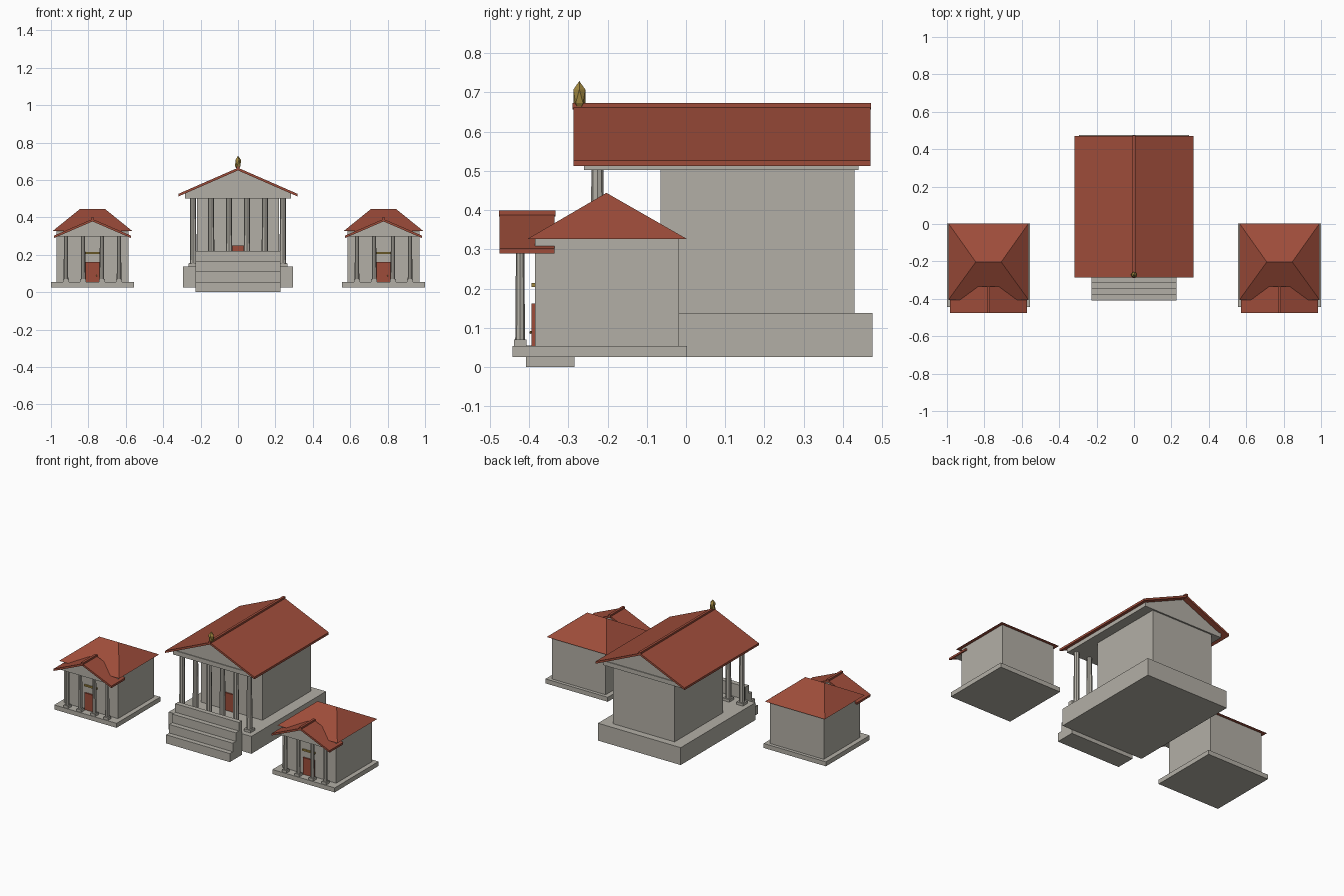
import bpy, bmesh
from mathutils import Matrix, Vector

cube = bpy.data.objects.get("Cube")
if cube:
    bpy.data.objects.remove(cube, do_unlink=True)


def material(name, rgb):
    m = bpy.data.materials.new(name)
    m.use_nodes = True
    m.diffuse_color = (*rgb, 1)
    m.node_tree.nodes["Principled BSDF"].inputs["Base Color"].default_value = (*rgb, 1)
    return m


STONE = material("pale stone", (0.45, 0.43, 0.38))
TILE = material("terracotta", (0.34, 0.073, 0.042))
GOLD = material("dull gold", (0.35, 0.24, 0.05))


def finish(name, bm, mat):
    bmesh.ops.recalc_face_normals(bm, faces=bm.faces)
    mesh = bpy.data.meshes.new(name)
    bm.to_mesh(mesh)
    bm.free()
    mesh.materials.append(mat)
    ob = bpy.data.objects.new(name, mesh)
    bpy.context.collection.objects.link(ob)
    return ob


def box(name, x, y, z, mat=STONE):
    """Box from (min, max) ranges."""
    bm = bmesh.new()
    centre = Vector([sum(r) / 2 for r in (x, y, z)])
    size = [r[1] - r[0] for r in (x, y, z)]
    mtx = Matrix.Translation(centre) @ Matrix.Diagonal((*size, 1))
    bmesh.ops.create_cube(bm, size=1, matrix=mtx)
    return finish(name, bm, mat)


def prism(name, profile, y, mat, cx=0):
    """Extrude an x-z profile along y."""
    bm = bmesh.new()
    face = bm.faces.new([bm.verts.new((cx + px, y[0], pz)) for px, pz in profile])
    ext = bmesh.ops.extrude_face_region(bm, geom=[face])["geom"]
    verts = [v for v in ext if isinstance(v, bmesh.types.BMVert)]
    bmesh.ops.translate(bm, verts=verts, vec=(0, y[1] - y[0], 0))
    return finish(name, bm, mat)


def gable_roof(name, half, eave, apex, thick, y, cx=0):
    """Two sloping slabs with a ridge cap."""
    prism(name, [(-half, eave), (0, apex - thick), (half, eave),
                 (half, eave + thick), (0, apex), (-half, eave + thick)], y, TILE, cx)
    box(name + "_ridge_cap", (cx - 0.008, cx + 0.008), (y[0] - 0.002, y[1] + 0.002),
        (apex - 0.008, apex + 0.008), TILE)


def column(name, x, y, z, radius):
    """Tapered eight-sided shaft on a square base."""
    foot = 0.016
    b = radius * 1.3
    box(name + "_base", (x - b, x + b), (y - b, y + b), (z[0], z[0] + foot))
    bm = bmesh.new()
    h = z[1] - z[0] - foot
    bmesh.ops.create_cone(bm, cap_ends=True, segments=8, radius1=radius, radius2=radius * 0.85,
                          depth=h, matrix=Matrix.Translation((x, y, z[0] + foot + h / 2)))
    finish(name, bm, STONE)


def ball(name, pos, scale):
    bm = bmesh.new()
    mtx = Matrix.Translation(pos) @ Matrix.Diagonal((*scale, 1))
    bmesh.ops.create_icosphere(bm, subdivisions=1, radius=1, matrix=mtx)
    finish(name, bm, GOLD)


# Main temple: podium, hall and door
box("podium", (-0.295, 0.295), (-0.285, 0.475), (0.025, 0.137))
box("hall", (-0.22, 0.22), (-0.065, 0.43), (0.137, 0.505))
box("hall_door", (-0.045, 0.045), (-0.074, -0.065), (0.137, 0.25), TILE)

# Front stairs
for i in range(4):
    box(f"stair_{i + 1}", (-0.227, 0.227), (-0.408 + 0.031 * i, -0.284),
        (0.055 * i, 0.055 * (i + 1)))

# Six columns
for i in range(6):
    column(f"temple_column_{i + 1}", -0.24 + 0.096 * i, -0.226, (0.137, 0.504), 0.018)

# Entablature, gable and roof
box("entablature", (-0.283, 0.283), (-0.26, 0.44), (0.502, 0.53))
prism("gable", [(-0.283, 0.53), (0.283, 0.53), (0, 0.652)], (-0.255, 0.435), STONE)
gable_roof("temple_roof", 0.318, 0.512, 0.665, 0.014, (-0.287, 0.47))
ball("roof_finial", (0, -0.272, 0.69), (0.018, 0.018, 0.039))


def hip_roof(name, cx):
    """Hipped roof with a short ridge along x."""
    bm = bmesh.new()
    eave = [bm.verts.new((cx + sx * 0.214, y, 0.326))
            for sx, y in ((-1, -0.405), (1, -0.405), (1, 0.003), (-1, 0.003))]
    left, right = [bm.verts.new((cx + sx * 0.068, -0.203, 0.444)) for sx in (-1, 1)]
    a, b, c, d = eave
    for f in ((a, b, right, left), (b, c, right), (c, d, left, right), (d, a, left), (d, c, b, a)):
        bm.faces.new(f)
    finish(name, bm, TILE)


def shrine(side, cx):
    box(side + "_plinth", (cx - 0.222, cx + 0.222), (-0.443, 0.003), (0.025, 0.054))
    box(side + "_walls", (cx - 0.192, cx + 0.192), (-0.385, -0.018), (0.054, 0.327))
    hip_roof(side + "_hip_roof", cx)
    # Porch
    for i, dx in enumerate((-0.142, -0.05, 0.05, 0.142)):
        column(f"{side}_porch_column_{i + 1}", cx + dx, -0.423, (0.054, 0.302), 0.0125)
    prism(side + "_porch_gable", [(-0.192, 0.297), (0.192, 0.297), (0, 0.384)],
          (-0.45, -0.38), STONE, cx)
    gable_roof(side + "_porch_roof", 0.207, 0.289, 0.391, 0.013, (-0.475, -0.335), cx)
    # Door, knob and lintel
    box(side + "_door", (cx - 0.04, cx + 0.04), (-0.394, -0.385), (0.054, 0.162), TILE)
    ball(side + "_door_knob", (cx + 0.022, -0.396, 0.088), (0.004, 0.004, 0.004))
    box(side + "_door_lintel", (cx - 0.045, cx + 0.045), (-0.394, -0.385), (0.204, 0.214), GOLD)


shrine("right_shrine", -0.778)
shrine("left_shrine", 0.778)
